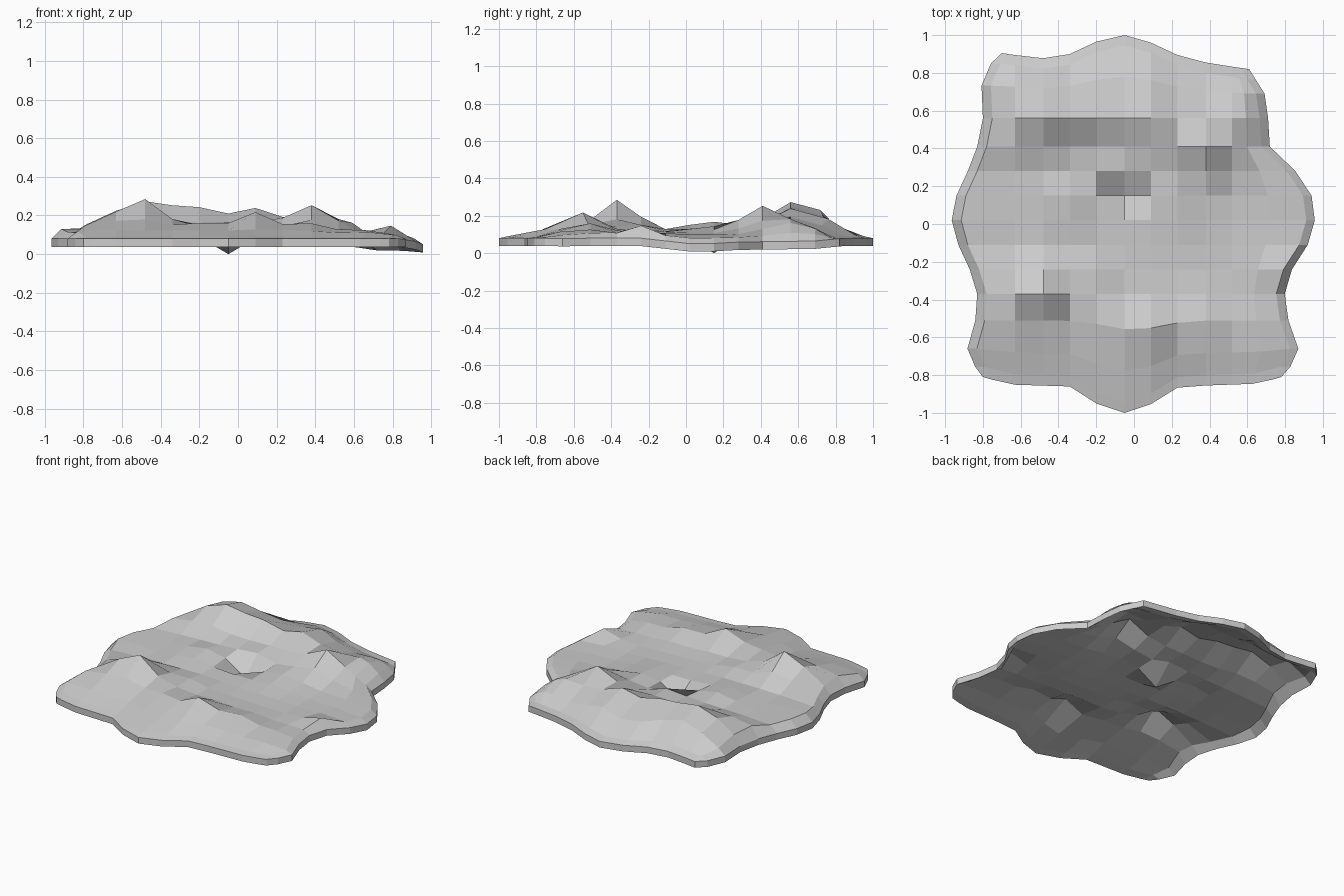
import bpy, bmesh, math

if "Cube" in bpy.data.objects:
    bpy.data.objects.remove(bpy.data.objects["Cube"])

THICK = 0.042

# Nominal inner grid lines; extra rows/columns are added at each border
COLS = [-0.63, -0.48, -0.34, -0.20, -0.05, 0.09, 0.23, 0.38, 0.52, 0.67]
ROWS = [-0.51, -0.37, -0.24, -0.11, 0.02, 0.15, 0.28, 0.41, 0.56]

# Outline control points: left/right as (y, x), front/back as (x, y)
LEFT = [(-.81, -.80), (-.69, -.89), (-.51, -.84), (-.37, -.83), (-.24, -.87), (-.11, -.93),
        (.02, -.965), (.15, -.94), (.28, -.88), (.41, -.83), (.56, -.80), (.80, -.81), (.905, -.70)]
RIGHT = [(-.81, .78), (-.69, .885), (-.6, .84), (-.4, .79), (-.25, .83), (-.11, .92),
         (.03, .96), (.15, .94), (.24, .90), (.4, .72), (.5, .71), (.66, .71), (.82, .61)]
FRONT = [(-.80, -.81), (-.66, -.85), (-.34, -.86), (-.2, -.95), (-.05, -1), (.1, -.95),
         (.24, -.86), (.66, -.845), (.78, -.81)]
BACK = [(-.70, .905), (-.5, .875), (-.35, .895), (-.2, .965), (-.05, 1), (.09, .96),
        (.24, .89), (.4, .85), (.61, .82)]

# Hills and hollows: x, y, height, radius
BUMPS = [(-.48, -.37, .15, .14), (-.63, -.33, .05, .14), (-.50, .60, .155, .20),
         (-.22, .60, .11, .15), (.09, .58, .12, .17), (.38, .41, .14, .15),
         (.55, .58, .06, .13), (.09, -.56, .10, .13), (.38, -.52, .05, .13),
         (-.20, -.53, .04, .13), (-.78, .42, .06, .14), (-.75, -.52, .06, .13),
         (-.36, .12, .05, .15), (-.10, .30, .05, .12), (.80, -.24, .08, .11),
         (.70, -.55, .03, .15), (.09, .80, .03, .12), (-.88, .08, .04, .15),
         (.25, .12, .03, .13), (-.20, -.25, .03, .12)]


def lerp(points, t):
    """Piecewise linear lookup, clamped at the ends."""
    if t <= points[0][0]:
        return points[0][1]
    for (a, p), (b, q) in zip(points, points[1:]):
        if t <= b:
            return p + (q - p) * (t - a) / (b - a)
    return points[-1][1]


def height(x, y):
    base = 0.12 - 0.03 * max(0, x)
    return base + sum(h * math.exp(-((x - bx) ** 2 + (y - by) ** 2) / (r * r))
                      for bx, by, h, r in BUMPS)


def rim(x, y):
    """Rim height, sagging along the right side."""
    sag = lerp([(-.2, 0), (0, .022), (.15, .022), (.7, .015), (.85, 0)], y)
    return 0.08 - sag * lerp([(.3, 0), (.7, 1)], x) - 0.04 * max(0, x - .85) / .11 * .18


def grid_y(j, x):
    f, b = lerp(FRONT, x), lerp(BACK, x)
    first = -.51 - .05 * math.exp(-(x / .2) ** 2)
    rows = [f, f + .055, (f + first) / 2] + [first] + ROWS[1:] + [(b + .56) / 2, b - .055, b]
    return rows[j]


nc, nr = len(COLS) + 4, len(ROWS) + 6


def grid_x(i, y):
    l, r = lerp(LEFT, y), lerp(RIGHT, y)
    inner = [max(l + .07, min(r - .06, c)) for c in COLS]
    inner[-1] = (inner[-2] + r - .045) / 2
    return ([l, l + .05] + inner + [r - .045, r])[i]


# Rolling ground patch, raised inside a low rim
bm = bmesh.new()
grid = []
for j in range(nr):
    row = []
    for i in range(nc):
        x = ([-.85, -.8] + COLS + [.75, .8])[i]
        for _ in range(4):
            y = grid_y(j, x)
            x = grid_x(i, y)
        z = height(x, y)
        if i in (0, nc - 1) or j in (0, nr - 1):
            z = rim(x, y)
        elif j in (1, nr - 2):
            z = 0.3 * z + 0.7 * rim(x, y)
        elif i in (1, nc - 2):
            z = 0.7 * z + 0.3 * rim(x, y)
        # Single deep hollow near the middle
        if abs(x + .05) < .01 and abs(y - .15) < .01:
            z = THICK
        row.append(bm.verts.new((x, y, max(z, THICK))))
    grid.append(row)

top = [bm.faces.new((grid[j][i], grid[j][i + 1], grid[j + 1][i + 1], grid[j + 1][i]))
       for j in range(nr - 1) for i in range(nc - 1)]

# Underside and side wall: the same sheet dropped straight down
ret = bmesh.ops.extrude_face_region(bm, geom=top, use_keep_orig=True)
new = [g for g in ret["geom"] if isinstance(g, bmesh.types.BMVert)]
bmesh.ops.translate(bm, verts=new, vec=(0, 0, -THICK))
bmesh.ops.recalc_face_normals(bm, faces=bm.faces)

mesh = bpy.data.meshes.new("ground_patch")
bm.to_mesh(mesh)
bm.free()
obj = bpy.data.objects.new("ground_patch", mesh)
bpy.context.collection.objects.link(obj)
